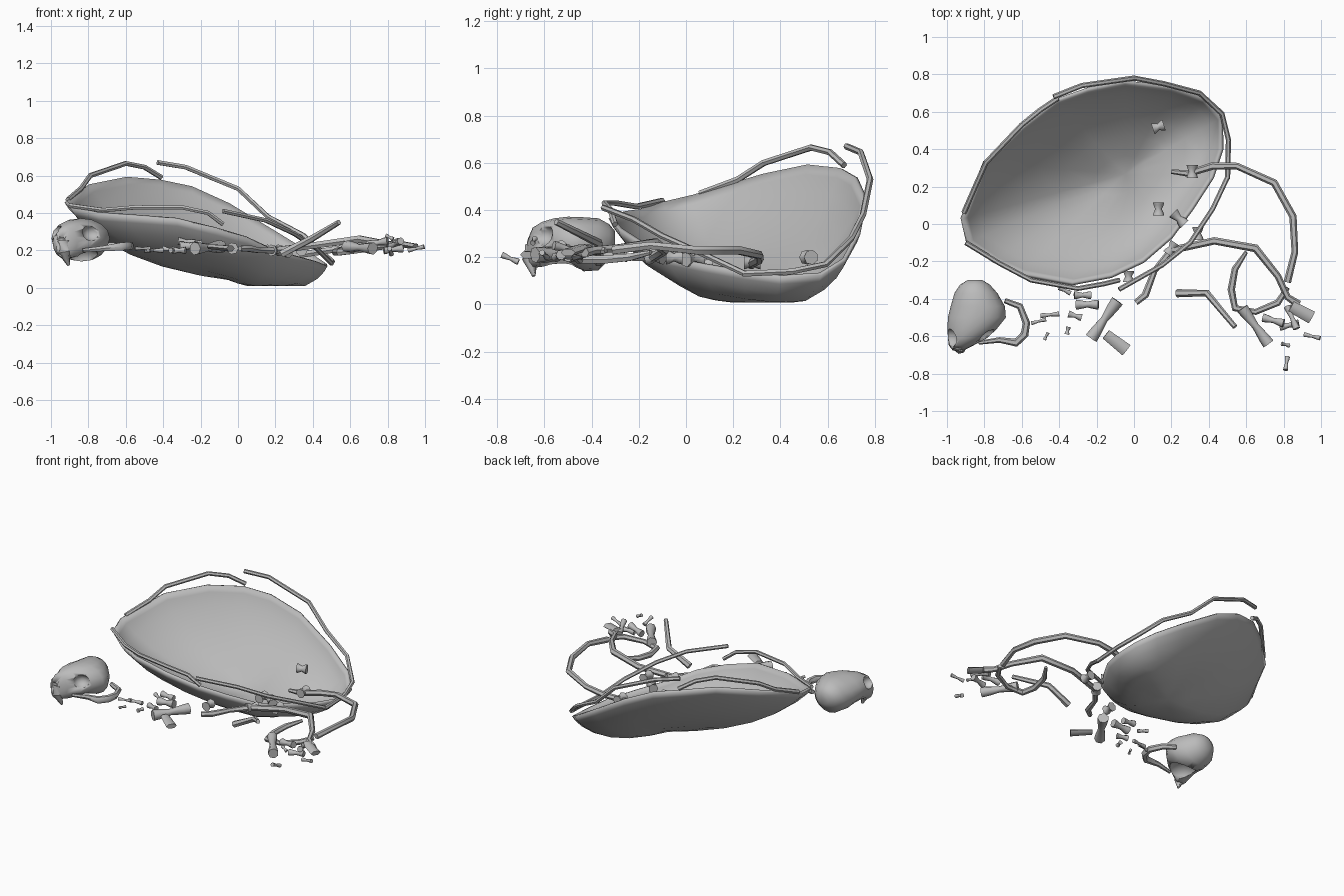
import bpy, bmesh
from math import sin, cos, pi
from mathutils import Vector

if "Cube" in bpy.data.objects:
    bpy.data.objects.remove(bpy.data.objects["Cube"])

bone = bpy.data.materials.new("bone grey")
bone.use_nodes = True
bone.diffuse_color = (0.5, 0.5, 0.5, 1)
bone.node_tree.nodes["Principled BSDF"].inputs["Base Color"].default_value = (0.5, 0.5, 0.5, 1)


def finish(name, bm, angle=0.9):
    bmesh.ops.recalc_face_normals(bm, faces=bm.faces)
    me = bpy.data.meshes.new(name)
    bm.to_mesh(me)
    bm.free()
    me.materials.append(bone)
    ob = bpy.data.objects.new(name, me)
    bpy.context.collection.objects.link(ob)
    bpy.ops.object.select_all(action='DESELECT')
    bpy.context.view_layer.objects.active = ob
    ob.select_set(True)
    bpy.ops.object.shade_smooth_by_angle(angle=angle)
    return ob


def bridge(bm, rings):
    n = len(rings[0])
    for a, b in zip(rings, rings[1:]):
        for i in range(n):
            j = (i + 1) % n
            bm.faces.new((a[i], a[j], b[j], b[i]))


def tube(name, path, radii, sides=6, flat=1.0):
    """Loft a round section along a path; flat squashes it in height."""
    pts = [Vector(p) for p in path]
    if not isinstance(radii, (list, tuple)):
        radii = [radii] * len(pts)
    bm = bmesh.new()
    rings = []
    for k, p in enumerate(pts):
        t = (pts[min(k + 1, len(pts) - 1)] - pts[max(k - 1, 0)]).normalized()
        side = t.cross(Vector((0, 0, 1))).normalized()
        up = side.cross(t)
        rings.append([bm.verts.new(p + radii[k] * (side * cos(2 * pi * i / sides)
                      + up * flat * sin(2 * pi * i / sides))) for i in range(sides)])
    bridge(bm, rings)
    bm.faces.new(rings[0])
    bm.faces.new(rings[-1])
    return finish(name, bm)


def long_bone(name, a, b, r, flat=1.0):
    """Short bone with flared ends and a narrow waist."""
    a, b = Vector(a), Vector(b)
    tube(name, [a.lerp(b, f) for f in (0, .18, .5, .82, 1)],
         [r, r * .9, r * .58, r * .9, r], 7, flat)


# Shell: rim loop drawn inward to a low point
rim = [(-.92, .03, .46), (-.89, -.1, .43), (-.75, -.2, .4), (-.6, -.27, .39),
       (-.33, -.32, .37), (-.12, -.28, .32), (.05, -.2, .27), (.2, -.07, .2),
       (.31, .08, .17), (.42, .25, .14), (.47, .4, .12), (.47, .57, .13),
       (.38, .67, .19), (.2, .73, .3), (-.05, .76, .45), (-.25, .72, .54),
       (-.42, .66, .575), (-.6, .52, .59), (-.8, .33, .55)]
centre = Vector((-.05, .27, .3))
bm = bmesh.new()
rings = []
for s in (1, .97, .9, .78, .62, .42, .2):
    drop = Vector((0, 0, -.25 * (1 - s ** 2.8) ** .8))
    rings.append([bm.verts.new(centre.lerp(Vector(p), s) + drop) for p in rim])
bridge(bm, rings)
low = bm.verts.new(centre - Vector((0, 0, .25)))
for i, v in enumerate(rings[-1]):
    bm.faces.new((v, rings[-1][(i + 1) % len(rim)], low))
lowest = min(v.co.z for v in bm.verts)
for v in bm.verts:
    # settle the belly on the ground while leaving the rim in place
    v.co.z = max(v.co.z, .018) if lowest < .018 else v.co.z
shell = finish("shell", bm, 1.0)
mod = shell.modifiers.new("thickness", 'SOLIDIFY')
mod.thickness = .018
mod.offset = 0

# Loose bones lying along the shell rim
tube("rim_bone_right", [(-.91, .06, .47), (-.84, .22, .53), (-.79, .33, .6), (-.6, .53, .665),
     (-.5, .61, .645), (-.41, .67, .59)], .014)
tube("rim_bone_back", [(-.43, .68, .67), (-.28, .74, .645), (0, .78, .53), (.16, .75, .38),
     (.35, .7, .28), (.47, .59, .17), (.505, .45, .14), (.5, .24, .13)], .014)
tube("rim_bone_left", [(-.08, -.35, .41), (.15, -.22, .36), (.3, -.1, .29), (.42, .08, .21),
     (.5, .25, .13)], .013)
tube("rim_bone_front", [(-.9, -.1, .44), (-.72, -.21, .415), (-.55, -.3, .43), (-.3, -.345, .43),
     (-.16, -.32, .4), (-.08, -.3, .34)], .013)

# Limb and girdle bones
tube("rear_girdle", [(.2, .28, .16), (.29, .27, .17), (.42, .31, .19), (.55, .31, .21),
     (.75, .22, .23), (.85, .04, .23), (.86, -.15, .25), (.82, -.31, .23)],
     [.012, .018, .02, .018, .02, .02, .018, .02])
tube("front_girdle", [(.01, -.42, .21), (.06, -.38, .21), (.11, -.25, .2), (.2, -.14, .2),
     (.43, -.09, .23), (.65, -.13, .26), (.77, -.28, .24), (.82, -.39, .23), (.88, -.43, .22)],
     [.016, .02, .016, .02, .02, .022, .018, .018, .022])
tube("curved_limb", [(.6, -.15, .22), (.54, -.24, .2), (.52, -.35, .19), (.54, -.45, .19),
     (.65, -.47, .2), (.77, -.42, .22), (.82, -.34, .23)], [.01, .018, .02, .02, .016, .018, .014])
tube("raised_limb", [(.23, -.37, .18), (.39, -.37, .26), (.54, -.55, .35)], [.022, .019, .014])

# Short bones of the two feet
short = [((.58, -.45, .22), (.72, -.64, .21), .034), ((-.23, -.61, .21), (-.09, -.41, .22), .036),
         ((-.31, -.43, .22), (-.19, -.43, .23), .028), ((-.32, -.38, .25), (-.23, -.38, .24), .022),
         ((-.35, -.48, .2), (-.28, -.5, .2), .02), ((-.5, -.49, .2), (-.4, -.48, .2), .014),
         ((-.55, -.53, .21), (-.47, -.51, .21), .011), ((-.36, -.59, .2), (-.35, -.55, .2), .014),
         ((-.48, -.62, .2), (-.46, -.58, .2), .01), ((-.4, -.34, .21), (-.34, -.37, .2), .014),
         ((.69, -.5, .23), (.8, -.53, .25), .024), ((.78, -.55, .2), (.88, -.53, .21), .022),
         ((.82, -.44, .22), (.87, -.56, .25), .02), ((.81, -.78, .21), (.82, -.71, .18), .014),
         ((.79, -.64, .28), (.83, -.65, .26), .012), ((.91, -.59, .2), (.995, -.61, .22), .013)]
for i, (a, b, r) in enumerate(short):
    long_bone("foot_bone_%d" % (i + 1), a, b, r)
tube("left_foot_plate", [(.84, -.44, .24), (.95, -.5, .22)], [.032, .035], 6, .5)
tube("right_foot_plate", [(-.15, -.59, .22), (-.04, -.675, .21)], [.028, .035], 6, .5)

# Vertebrae scattered inside and beside the shell
spools = [(.13, .52, .2, .03, .01), (.31, .28, .18, 0, .035), (.13, .08, .17, 0, .035),
          (.24, .03, .19, .03, -.03), (.34, -.05, .2, 0, .035), (.2, -.13, .2, .02, .03),
          (-.03, -.28, .21, 0, .03)]
for i, (x, y, z, dx, dy) in enumerate(spools):
    long_bone("vertebra_%d" % (i + 1), (x - dx, y - dy, z), (x + dx, y + dy, z), .032)

# Skull: elliptical sections from the back of the head to the beak
sections = [(-.3, -.85, .27, .04, .04), (-.325, -.85, .265, .08, .075), (-.37, -.845, .255, .115, .11),
            (-.44, -.835, .255, .145, .115), (-.5, -.84, .265, .155, .107), (-.56, -.865, .265, .132, .1),
            (-.61, -.89, .255, .105, .095), (-.65, -.925, .24, .065, .085), (-.675, -.94, .215, .03, .05)]
bm = bmesh.new()
rings = [[bm.verts.new((cx + rx * cos(2 * pi * i / 16), y, cz + rz * sin(2 * pi * i / 16)))
          for i in range(16)] for y, cx, cz, rx, rz in sections]
bridge(bm, rings)
bm.faces.new(rings[0])
bm.faces.new(rings[-1])
skull = finish("skull", bm, .8)


def hollow(name, loc, scale):
    bm = bmesh.new()
    bmesh.ops.create_uvsphere(bm, u_segments=12, v_segments=8, radius=1)
    for v in bm.verts:
        v.co = Vector((v.co.x * scale[0], v.co.y * scale[1], v.co.z * scale[2])) + Vector(loc)
    cut = finish(name, bm)
    cut.hide_render = True
    cut.hide_set(True)
    mod = skull.modifiers.new(name, 'BOOLEAN')
    mod.operation = 'DIFFERENCE'
    mod.solver = 'EXACT'
    mod.object = cut


hollow("left_eye_socket_cutter", (-.78, -.61, .295), (.055, .055, .045))
hollow("right_eye_socket_cutter", (-.985, -.61, .3), (.05, .05, .042))
hollow("nose_cutter", (-.945, -.685, .255), (.025, .03, .02))
hollow("palate_cutter", (-.83, -.53, .15), (.095, .1, .075))

# The boolean result is baked and the cutters removed
bpy.context.view_layer.update()
baked = bpy.data.meshes.new_from_object(skull.evaluated_get(bpy.context.evaluated_depsgraph_get()))
cutters = [m.object for m in skull.modifiers if m.type == 'BOOLEAN']
skull.modifiers.clear()
skull.data = baked
for c in cutters:
    bpy.data.objects.remove(c)

# Beak hook and detached lower jaw
tube("beak", [(-.93, -.64, .24), (-.93, -.66, .19), (-.905, -.645, .12)], [.045, .035, .008], 7)
tube("lower_jaw", [(-.83, -.635, .2), (-.72, -.62, .21), (-.63, -.635, .22), (-.585, -.59, .225),
     (-.575, -.53, .225), (-.61, -.44, .22), (-.69, -.41, .23)],
     [.01, .015, .022, .022, .02, .018, .014], 6, 1.1)
